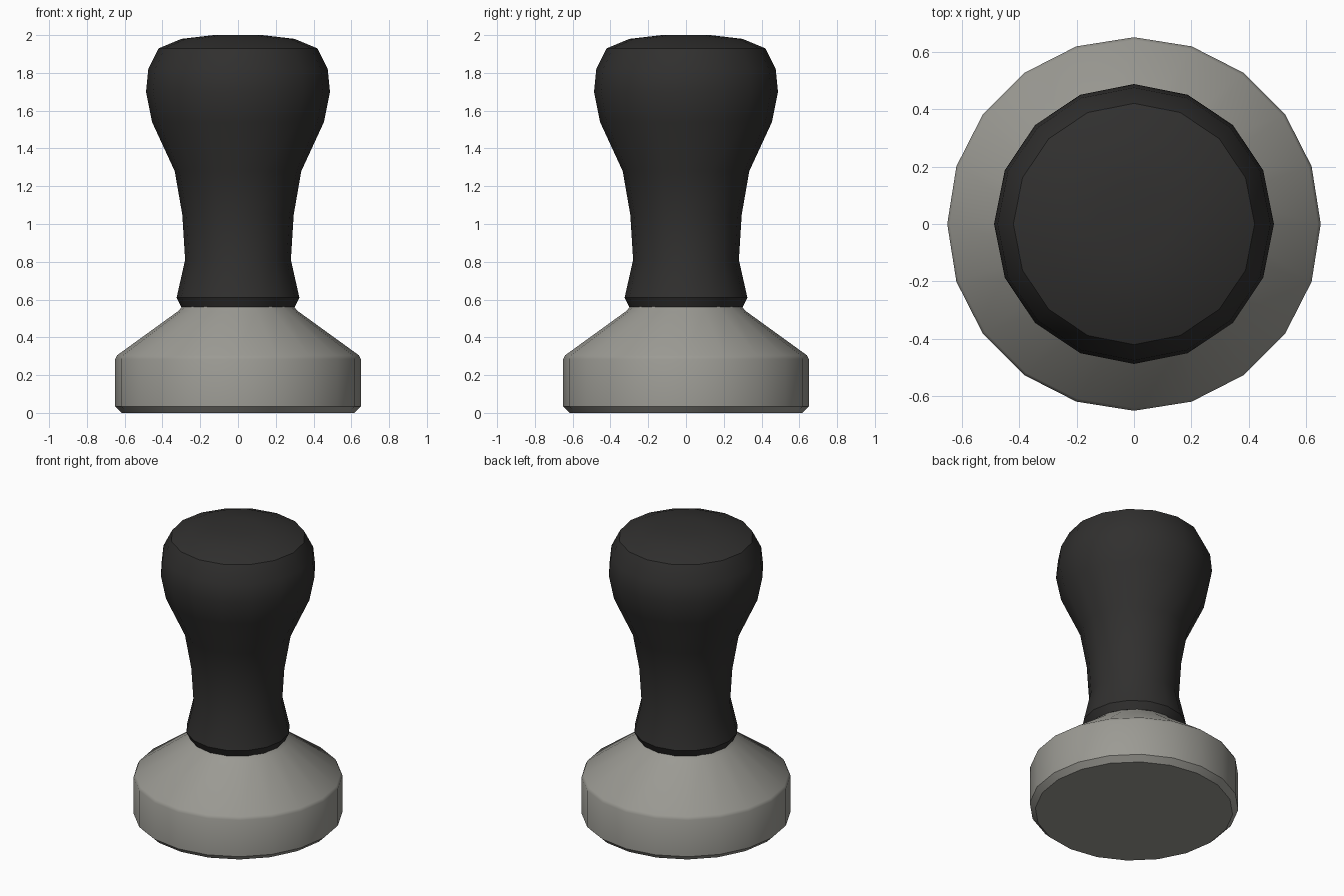
import bpy, bmesh
from math import cos, sin, pi, radians

if "Cube" in bpy.data.objects:
    bpy.data.objects.remove(bpy.data.objects["Cube"])


def material(name, color):
    m = bpy.data.materials.new(name)
    m.diffuse_color = (*color, 1)
    m.use_nodes = True
    m.node_tree.nodes["Principled BSDF"].inputs["Base Color"].default_value = m.diffuse_color
    return m


def lathe(name, profile, sides, mat, angle):
    """Revolve (radius, height) points into a closed, capped solid."""
    bm = bmesh.new()
    rings = [[bm.verts.new((r * cos(2 * pi * i / sides), r * sin(2 * pi * i / sides), z))
              for i in range(sides)] for r, z in profile]
    for low, high in zip(rings, rings[1:]):
        for i in range(sides):
            j = (i + 1) % sides
            bm.faces.new((low[i], low[j], high[j], high[i]))
    bm.faces.new(rings[0][::-1])
    bm.faces.new(rings[-1])
    mesh = bpy.data.meshes.new(name)
    bm.to_mesh(mesh)
    bm.free()
    mesh.materials.append(mat)
    obj = bpy.data.objects.new(name, mesh)
    bpy.context.collection.objects.link(obj)
    bpy.ops.object.select_all(action='DESELECT')
    obj.select_set(True)
    bpy.context.view_layer.objects.active = obj
    bpy.ops.object.shade_smooth_by_angle(angle=radians(angle))
    return obj


steel = material("steel", (0.33, 0.325, 0.295))
black = material("black_grip", (0.03, 0.029, 0.028))

# Metal pressing base: chamfered foot, straight wall, sloped shoulder
lathe("base", [(0.615, 0), (0.65, 0.035), (0.65, 0.285), (0.64, 0.305),
               (0.315, 0.54), (0.29, 0.57)], 20, steel, 42)

# Waisted handle with flared collar and rounded knob
lathe("handle", [(0.30, 0.56), (0.325, 0.61), (0.28, 0.81), (0.295, 1.05),
                 (0.335, 1.28), (0.455, 1.54), (0.487, 1.70), (0.475, 1.82),
                 (0.42, 1.93), (0.30, 1.98), (0.13, 2.0)], 16, black, 30)

# Make the crease around the knob's top and the collar explicit
mesh = bpy.data.objects["handle"].data
for e in mesh.edges:
    za, zb = (mesh.vertices[v].co.z for v in e.vertices)
    if abs(za - zb) < 1e-4 and (abs(za - 1.93) < 1e-3 or abs(za - 0.61) < 1e-3):
        e.use_edge_sharp = True
